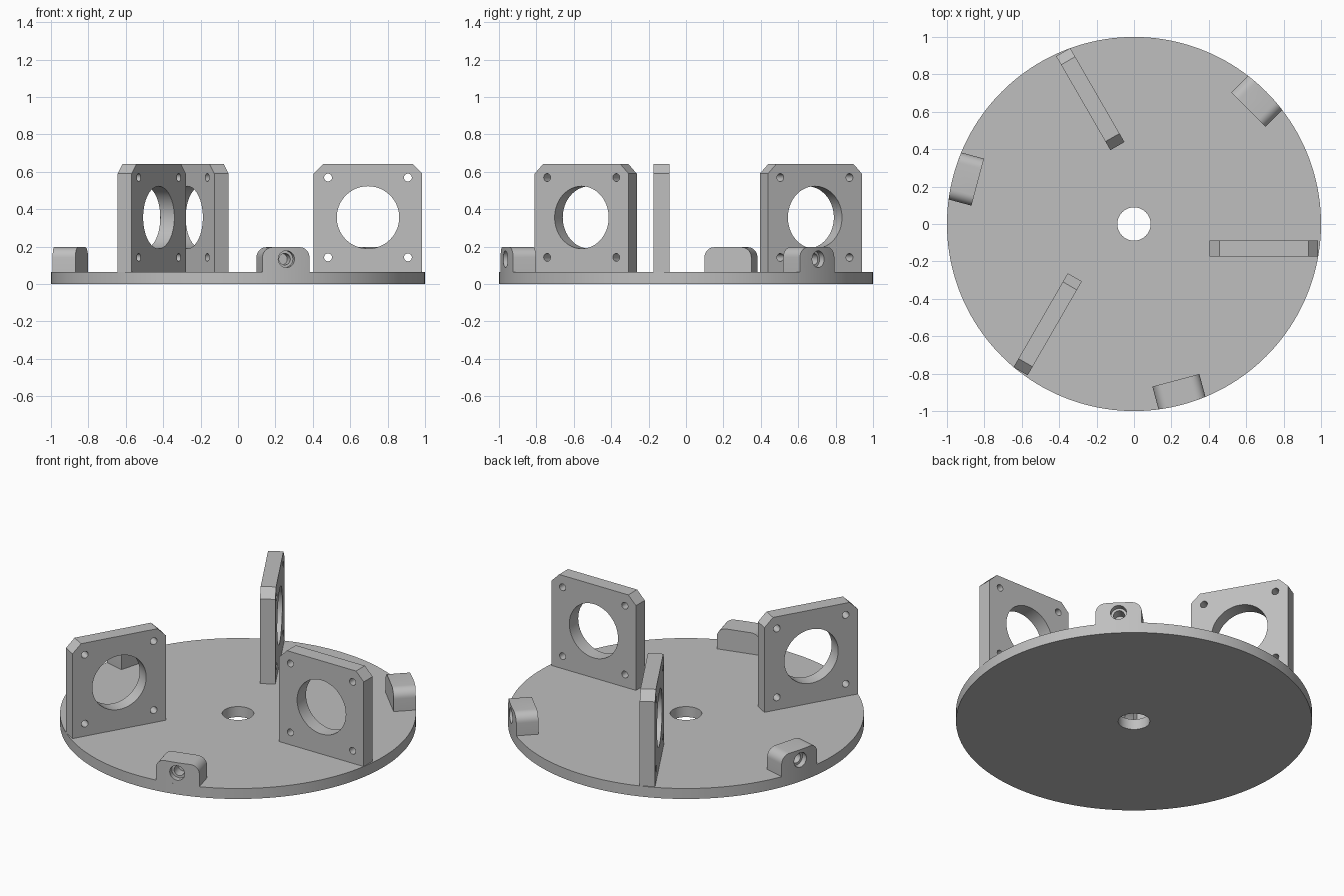
import bpy, bmesh, math
from mathutils import Matrix, Vector

if "Cube" in bpy.data.objects:
    bpy.data.objects.remove(bpy.data.objects["Cube"])

BASE_TOP = 0.065
grey = bpy.data.materials.new("light grey")
grey.diffuse_color = (0.52, 0.52, 0.52, 1)
grey.use_nodes = True
grey.node_tree.nodes["Principled BSDF"].inputs["Base Color"].default_value = grey.diffuse_color


def prism(name, pts, depth, matrix=Matrix()):
    """Extrude a flat outline along local +z, then place it."""
    bm = bmesh.new()
    face = bm.faces.new([bm.verts.new((x, y, 0)) for x, y in pts])
    ext = bmesh.ops.extrude_face_region(bm, geom=[face])["geom"]
    bmesh.ops.translate(bm, vec=(0, 0, depth),
                        verts=[v for v in ext if isinstance(v, bmesh.types.BMVert)])
    bmesh.ops.recalc_face_normals(bm, faces=bm.faces)
    return finish(name, bm, matrix)


def cone(name, r1, r2, depth, matrix=Matrix(), sides=32):
    """Cylinder or cone rising from the local origin along +z."""
    bm = bmesh.new()
    bmesh.ops.create_cone(bm, cap_ends=True, segments=sides, radius1=r1, radius2=r2,
                          depth=depth, matrix=Matrix.Translation((0, 0, depth / 2)))
    return finish(name, bm, matrix)


def finish(name, bm, matrix):
    bm.transform(matrix)
    mesh = bpy.data.meshes.new(name)
    bm.to_mesh(mesh)
    bm.free()
    mesh.materials.append(grey)
    ob = bpy.data.objects.new(name, mesh)
    bpy.context.collection.objects.link(ob)
    return ob


def select(ob):
    bpy.ops.object.select_all(action="DESELECT")
    ob.select_set(True)
    bpy.context.view_layer.objects.active = ob


def boolean(ob, cutter, operation="DIFFERENCE"):
    select(ob)
    mod = ob.modifiers.new("cut", "BOOLEAN")
    mod.operation, mod.object, mod.solver = operation, cutter, "EXACT"
    bpy.ops.object.modifier_apply(modifier=mod.name)
    bpy.data.objects.remove(cutter)


def smooth(ob):
    select(ob)
    bpy.ops.object.shade_smooth_by_angle(angle=math.radians(30))


def spin(ob, name, angle):
    """Copy a part around the vertical axis."""
    copy = bpy.data.objects.new(name, ob.data.copy())
    copy.data.transform(Matrix.Rotation(math.radians(angle), 4, "Z"))
    bpy.context.collection.objects.link(copy)


# Round base with a centre hole
base = cone("base_disc", 1, 1, BASE_TOP, sides=160)
boolean(base, cone("cutter", 0.089, 0.089, 0.3, Matrix.Translation((0, 0, -0.1)), 48))
smooth(base)

# Upright mounting plate: chamfered top, large bore and four screw holes
X0, X1, TOP, CH = 0.405, 0.985, 0.643, 0.053
Y_FRONT, THICK = -0.175, 0.087
upright = Matrix.Rotation(math.pi / 2, 4, "X")      # outline y -> z, depth -> -y
place = Matrix.Translation((0, Y_FRONT + THICK, 0)) @ upright
plate = prism("motor_plate_1", [(X0, BASE_TOP), (X1, BASE_TOP), (X1, TOP - CH),
                                (X1 - CH, TOP), (X0 + CH, TOP), (X0, TOP - CH)],
              THICK, place)
cx, cz, s = (X0 + X1) / 2, (BASE_TOP + TOP) / 2 + 0.002, 0.2135
holes = [(cx, cz, 0.167, 64)]
holes += [(cx + i * s, cz + j * s, 0.021, 24) for i in (-1, 1) for j in (-1, 1)]
for x, z, r, n in holes:
    boolean(plate, cone("cutter", r, r, 0.3, Matrix.Translation((x, 0, z)) @ upright, n))
smooth(plate)
for i in (1, 2):
    spin(plate, f"motor_plate_{i + 1}", 120 * i)

# Rim lug: rounded top corners, outer face follows the disc, blind screw hole
W, LUG_TOP, R = 0.13, 0.197, 0.055
pts = [(-W, BASE_TOP), (W, BASE_TOP)]
for centre, start in ((W - R, 0), (-W + R, 90)):
    for k in range(9):
        a = math.radians(start + k * 90 / 8)
        pts.append((centre + R * math.cos(a), LUG_TOP - R + R * math.sin(a)))
# local x -> world y, local y -> world z, depth -> world x
radial = Matrix(((0, 0, 1, 0), (1, 0, 0, 0), (0, 1, 0, 0), (0, 0, 0, 1)))
lug = prism("rim_lug", pts, 0.25, Matrix.Translation((0.865, 0, 0)) @ radial)
boolean(lug, cone("cutter", 1, 1, 1, Matrix.Translation((0, 0, -0.3)), 160), "INTERSECT")
for r, start in ((0.045, 0.965), (0.031, 0.90)):
    boolean(lug, cone("cutter", r, r, 0.3,
                      Matrix.Translation((start, 0, 0.133)) @ radial))
smooth(lug)
for i, angle in enumerate((-75, 45, 165)):
    spin(lug, f"rim_lug_{i + 1}", angle)
bpy.data.objects.remove(lug)
